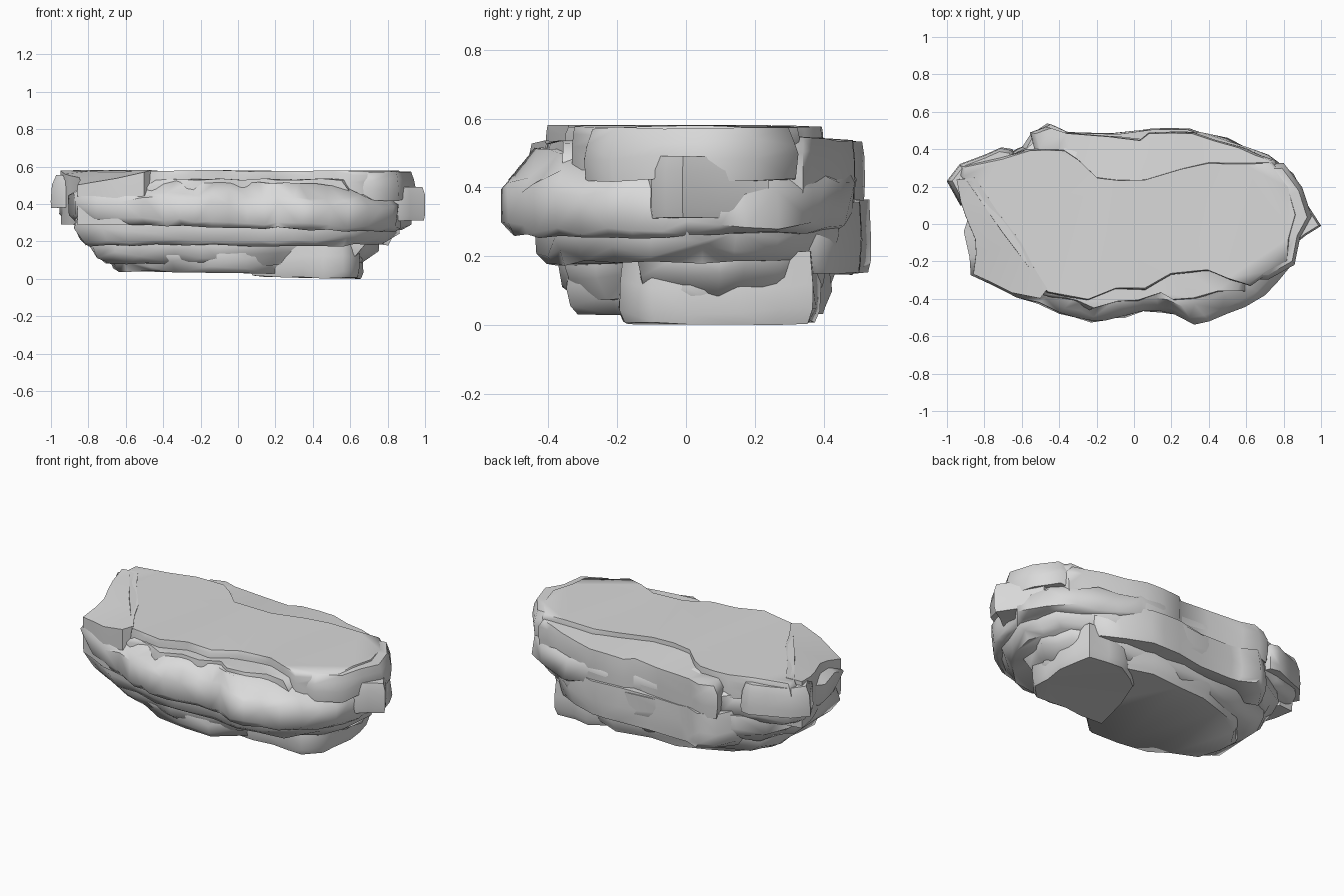
import bpy
import bmesh
import random
from math import radians
from mathutils import Vector

random.seed(11)

cube = bpy.data.objects.get("Cube")
if cube:
    bpy.data.objects.remove(cube, do_unlink=True)

STONE = (0.7, 0.7, 0.7, 1)
stone = bpy.data.materials.new("pale_grey_stone")
stone.diffuse_color = STONE
stone.use_nodes = True
stone.node_tree.nodes["Principled BSDF"].inputs["Base Color"].default_value = STONE


def ceiling(p):
    """Height of the top plane, which slopes away at one front corner."""
    past_crease = -0.8 * (p.x + 0.48) - 0.6 * (p.y + 0.37)
    return 0.582 - 0.33 * max(0, past_crease)


def roughen(outline, amount):
    """Add a slightly displaced midpoint to every long side of an outline."""
    result = []
    for here, there in zip(outline, outline[1:] + outline[:1]):
        a, b = Vector(here), Vector(there)
        result.append(a)
        if (b - a).length > 0.17:
            side = Vector((b.y - a.y, a.x - b.x)).normalized()
            result.append(a.lerp(b, random.uniform(0.4, 0.6))
                          + side * random.uniform(-amount, amount))
    return result


def stratum(name, outline, levels, jitter=0.02, tilt=(0, 0)):
    """Loft a broken stone layer through (height, scale) levels."""
    ring = roughen(outline, jitter)
    centre = sum(ring, Vector((0, 0))) / len(ring)
    bm = bmesh.new()
    loops = []
    last = len(levels) - 1
    for i, (z, scale) in enumerate(levels):
        rough = jitter if 0 < i < last else jitter * 0.4
        loop = []
        for p in ring:
            q = centre + (p - centre) * (scale + random.uniform(-rough, rough))
            lift = tilt[0] * q.x + tilt[1] * q.y + random.uniform(-rough, rough)
            loop.append(bm.verts.new((q.x, q.y, min(z + lift, ceiling(q)))))
        loops.append(loop)
    # Broken side faces
    for low, high in zip(loops, loops[1:]):
        for i in range(len(ring)):
            j = (i + 1) % len(ring)
            if random.random() < 0.5:
                bm.faces.new((low[i], low[j], high[j]))
                bm.faces.new((low[i], high[j], high[i]))
            else:
                bm.faces.new((low[i], low[j], high[i]))
                bm.faces.new((low[j], high[j], high[i]))
    # Bedding planes
    bm.faces.new(list(reversed(loops[0])))
    bm.faces.new(loops[-1])
    bmesh.ops.triangulate(bm, faces=[f for f in bm.faces if len(f.verts) > 4])
    bmesh.ops.recalc_face_normals(bm, faces=bm.faces)
    mesh = bpy.data.meshes.new(name)
    bm.to_mesh(mesh)
    bm.free()
    mesh.materials.append(stone)
    obj = bpy.data.objects.new(name, mesh)
    bpy.context.collection.objects.link(obj)
    bpy.ops.object.select_all(action="DESELECT")
    bpy.context.view_layer.objects.active = obj
    obj.select_set(True)
    bpy.ops.object.shade_smooth_by_angle(angle=radians(62))


# Flat cap, bitten at front and back and cut short along the corner crease
cap = [(-.93, .26), (-.72, -.04), (-.47, -.37),
       (-.25, -.41), (-.1, -.35), (.06, -.35), (.2, -.27), (.4, -.25),
       (.62, -.33), (.72, -.26), (.83, -.2), (.84, -.08), (.88, .05),
       (.84, .2), (.74, .33), (.4, .33), (.06, .24), (-.2, .25),
       (-.38, .4), (-.57, .4), (-.92, .31)]
stratum("top_cap", cap, [(.44, 1), (.51, 1), (.55, .995), (.578, .98)], .01)

# Lower step behind the cap
step = [(-.5, .3), (-.2, .2), (.4, .15), (.78, .2), (.76, .34), (.58, .41),
        (.32, .49), (.08, .49), (.03, .45), (-.38, .49), (-.47, .52), (-.56, .49)]
stratum("back_step", step, [(.38, .98), (.46, 1), (.53, .99), (.573, .95)],
        .01, (0, -.08))

# Corner that slopes down from the crease
shoulder = [(-.95, .24), (-.9, .04), (-.85, -.08), (-.86, -.27), (-.65, -.37),
            (-.5, -.4), (-.46, -.35), (-.6, -.1), (-.85, .25)]
stratum("sloping_shoulder", shoulder, [(.29, .98), (.4, 1), (.59, .99)], .01)

# Broken face under the far end of the cap
flank = [(.5, -.28), (.72, -.3), (.86, -.22), (.89, -.07), (.95, .04),
         (.9, .2), (.8, .33), (.5, .3)]
stratum("end_flank", flank, [(.42, .97), (.49, 1), (.53, .96), (.57, .9)], .014)

# Widest layer, overhanging at the front
shelf = [(-.97, .22), (-.9, .04), (-.92, -.04), (-.86, -.27), (-.62, -.39),
         (-.4, -.48), (-.23, -.525), (-.05, -.5), (.05, -.47), (.22, -.49),
         (.32, -.535), (.5, -.48), (.7, -.38), (.82, -.23), (.88, -.07),
         (.92, .1), (.85, .27), (.72, .37), (.5, .46), (.2, .49),
         (-.1, .47), (-.45, .5), (-.62, .37), (-.9, .31)]
stratum("overhanging_shelf", shelf,
        [(.285, .95), (.31, .99), (.42, .995), (.465, .93), (.525, .81)],
        .02, (-.03, .02))

# Recessed middle layer
middle = [(-.87, .12), (-.86, -.23), (-.6, -.36), (-.3, -.42), (.1, -.4),
          (.3, -.44), (.6, -.38), (.78, -.22), (.86, .05), (.79, .27),
          (.5, .44), (.2, .5), (-.2, .48), (-.5, .46), (-.76, .32)]
stratum("middle_layer", middle,
        [(.18, .93), (.21, .97), (.26, 1), (.34, .99)], .02)

# Tapering lower layers, cut back beside the foot
lower = [(-.8, .1), (-.77, -.17), (-.55, -.31), (-.2, -.37), (.05, -.35),
         (.32, -.18), (.68, -.14), (.76, .1), (.7, .28), (.4, .41),
         (0, .44), (-.4, .41), (-.7, .29)]
stratum("lower_layer", lower, [(.08, .88), (.13, .97), (.19, 1), (.24, .98)], .022)
base = [(-.66, .08), (-.62, -.16), (-.35, -.3), (.04, -.33), (.3, -.15),
        (.58, -.1), (.64, .1), (.58, .32), (.2, .41), (-.2, .38), (-.52, .27)]
stratum("base_layer", base, [(.035, .96), (.07, 1), (.12, 1.05), (.17, 1.02)],
        .02, (-.01, 0))

# Blocky foot under one end, narrowing inwards
foot = [(.06, -.2), (.35, -.18), (.56, -.19), (.65, -.1), (.67, .15),
        (.63, .37), (.4, .39), (.2, .25)]
stratum("foot_block", foot, [(.014, .95), (.05, 1), (.13, 1), (.22, .97)],
        .014, (-.015, 0))

# Broken ends and ledges that stick out of the layers
spur = [(.7, -.13), (.87, -.1), (.92, -.06), (1, -.01), (.93, .1), (.85, .24),
        (.7, .2)]
stratum("end_spur", spur, [(.31, .96), (.34, 1), (.45, 1), (.49, .92)], .006)
wedge = [(-1, .23), (-.93, .1), (-.7, .05), (-.6, .25), (-.65, .4),
         (-.71, .41), (-.93, .32)]
stratum("end_wedge", wedge, [(.38, 1), (.42, 1), (.51, .97), (.555, .87)], .008)
ledge = [(-.6, -.2), (-.48, -.38), (-.24, -.46), (-.1, -.42), (.15, -.37),
         (.22, -.41), (.34, -.4), (.6, -.36), (.7, -.1)]
stratum("front_ledge", ledge, [(.42, 1), (.48, 1), (.53, .92)], .02)
bulge = [(-.3, .22), (.6, .2), (.6, .38), (.3, .51), (.1, .51), (-.3, .49),
         (-.47, .54), (-.56, .48), (-.64, .35)]
stratum("back_bulge", bulge, [(.15, .93), (.18, .97), (.25, 1), (.36, .95)], .016)
